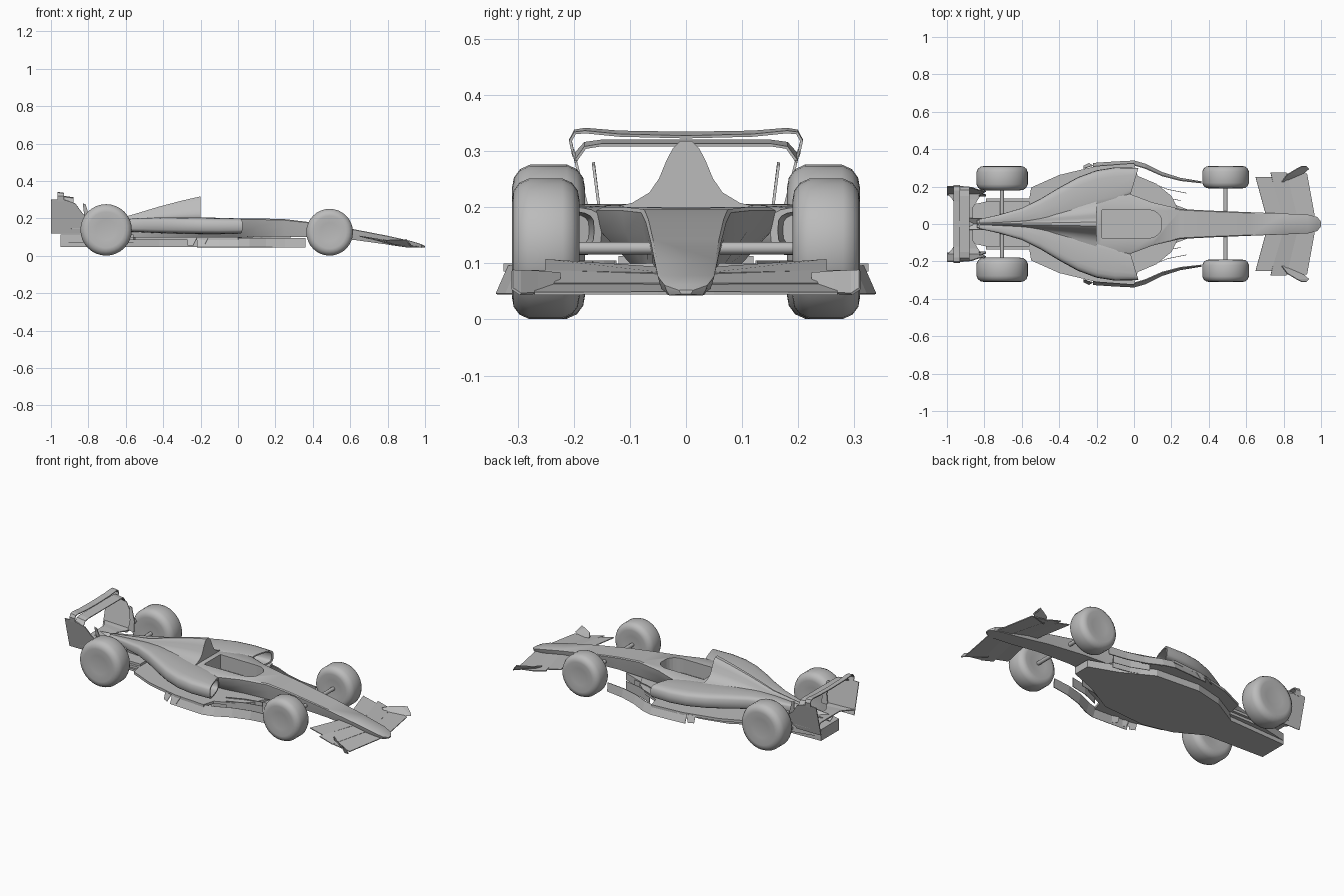
import bpy, bmesh, math
from mathutils import Vector

cube = bpy.data.objects.get("Cube")
if cube:
    bpy.data.objects.remove(cube, do_unlink=True)

GREY = (0.5, 0.5, 0.5, 1)
paint = bpy.data.materials.new("plain_grey")
paint.use_nodes = True
paint.diffuse_color = GREY
paint.node_tree.nodes["Principled BSDF"].inputs["Base Color"].default_value = GREY


def make(name, bm, smooth=None):
    bmesh.ops.recalc_face_normals(bm, faces=bm.faces[:])
    mesh = bpy.data.meshes.new(name)
    bm.to_mesh(mesh)
    bm.free()
    mesh.materials.append(paint)
    obj = bpy.data.objects.new(name, mesh)
    bpy.context.collection.objects.link(obj)
    if smooth:
        activate(obj)
        bpy.ops.object.shade_smooth_by_angle(angle=math.radians(smooth))
    return obj


def activate(obj):
    bpy.ops.object.select_all(action='DESELECT')
    obj.select_set(True)
    bpy.context.view_layer.objects.active = obj


def mirror(obj):
    mod = obj.modifiers.new("mirror", 'MIRROR')
    mod.use_axis = (False, True, False)


def loft(name, rings, smooth=None):
    """Closed skin over matching rings, capped at both ends."""
    bm = bmesh.new()
    vs = [[bm.verts.new(p) for p in ring] for ring in rings]
    n = len(vs[0])
    for a, b in zip(vs, vs[1:]):
        for i in range(n):
            j = (i + 1) % n
            bm.faces.new((a[i], a[j], b[j], b[i]))
    bm.faces.new(vs[0])
    bm.faces.new(vs[-1])
    return make(name, bm, smooth)


def sheet(name, rows, thick=0.005):
    """Thin mirrored panel through rows of points."""
    bm = bmesh.new()
    vs = [[bm.verts.new(p) for p in row] for row in rows]
    for a, b in zip(vs, vs[1:]):
        for i in range(len(a) - 1):
            bm.faces.new((a[i], a[i + 1], b[i + 1], b[i]))
    obj = make(name, bm)
    mirror(obj)
    sol = obj.modifiers.new("thickness", 'SOLIDIFY')
    sol.thickness = thick
    sol.offset = 0
    return obj


def wing(name, stations):
    """Stations: y, front x, front z, rear x, rear z."""
    return sheet(name, [[(fx, y, fz), (rx, y, rz)] for y, fx, fz, rx, rz in stations])


def slab(name, half, z0, z1):
    outline = half + [(x, -y) for x, y in reversed(half)]
    return loft(name, [[(x, y, z) for x, y in outline] for z in (z0, z1)])


# Chassis and nose: x, half width, bottom half width, bottom z, top z
def hull(x, w, b, z0, z1):
    mid = z0 + 0.55 * (z1 - z0)
    half = [(b, z0), (w * 0.94, mid), (w, z1 - 0.06 * (z1 - z0)), (w * 0.93, z1)]
    return [(x, y, z) for y, z in half] + [(x, -y, z) for y, z in reversed(half)]


chassis = loft("chassis", [hull(*s) for s in (
    (1.0, .012, .008, .045, .052), (.98, .038, .03, .043, .062),
    (.93, .05, .04, .046, .078), (.8, .056, .045, .06, .107),
    (.62, .063, .05, .085, .142), (.4, .072, .06, .1, .178),
    (.25, .08, .07, .1, .196), (.1, .115, .08, .1, .2),
    (-.02, .16, .1, .1, .2), (-.2, .16, .1, .1, .2), (-.4, .11, .08, .1, .2),
    (-.6, .05, .04, .1, .19), (-.84, .02, .015, .11, .165))], 35)

# Cockpit opening, rounded at the front
arc = [(.07 + .08 * math.cos(t * math.pi / 12), .076 * math.sin(t * math.pi / 12) ** .8)
       for t in range(1, 7)]
cutter = slab("cockpit_cutter", arc + [(-.17, .076)], .115, .3)
cutter.hide_render = True
activate(chassis)
cut = chassis.modifiers.new("cockpit", 'BOOLEAN')
cut.operation = 'DIFFERENCE'
cut.solver = 'EXACT'
cut.object = cutter
bpy.ops.object.modifier_apply(modifier=cut.name)
bpy.data.objects.remove(cutter, do_unlink=True)

# Engine cover: bell section that shrinks towards the tail
BELL = [(1, 0), (.62, .1), (.42, .25), (.31, .45), (.22, .72), (.15, .88), (.07, .98)]


def bell(x, w, z0, z1):
    half = [(w * a, z0 + (z1 - z0) * b) for a, b in BELL]
    return [(x, y, z) for y, z in half] + [(x, -y, z) for y, z in reversed(half)]


loft("engine_cover", [bell(*s) for s in (
    (-.2, .155, .195, .32), (-.3, .13, .195, .297), (-.42, .1, .19, .265),
    (-.58, .06, .17, .216), (-.72, .035, .16, .195), (-.84, .022, .14, .178))], 35)


# Sidepods with a recessed inlet
def pod_ring(x, yi, yo, z0, z1, scale=1, sweep=0):
    ring = []
    for i in range(20):
        c, s = math.cos(i * math.tau / 20), math.sin(i * math.tau / 20)
        y = (yi + yo) / 2 + scale * (yo - yi) / 2 * math.copysign(abs(c) ** .55, c)
        z = (z0 + z1) / 2 + scale * (z1 - z0) / 2 * math.copysign(abs(s) ** .55, s)
        ring.append((x + sweep * (y - .22), y, z))
    return ring


mouth = (.15, .3, .118, .2)
rings = [pod_ring(-.1, *mouth, .7, .3), pod_ring(0, *mouth, .82, .3), pod_ring(0, *mouth, 1, .3)]
rings += [pod_ring(*s) for s in (
    (-.1, .1, .303, .115, .203), (-.2, .08, .287, .115, .205),
    (-.3, .05, .25, .117, .206), (-.4, .02, .195, .12, .206),
    (-.5, 0, .135, .125, .203), (-.6, 0, .085, .13, .197),
    (-.72, 0, .05, .135, .185), (-.83, 0, .025, .14, .175))]
mirror(loft("sidepods", rings, 40))

# Floor, plank and diffuser
slab("floor", [(.25, .03), (.235, .08), (.2, .15), (.12, .215), (.02, .257), (0, .325),
               (-.2, .31), (-.4, .262), (-.55, .195), (-.56, .135), (-.79, .135)], .085, .1)
slab("plank", [(.36, .05), (.2, .11), (.02, .21), (-.25, .23), (-.42, .19),
               (-.58, .1), (-.95, .085)], .046, .088)
slab("diffuser", [(-.56, .12), (-.79, .12), (-.95, .085)], .07, .113)

# Curved side vanes and floor edge
edge = [(.36, .22), (.25, .232), (.15, .258), (.06, .298), (0, .315), (-.1, .31), (-.22, .302)]
sheet("floor_edge_vane", [[(x, y, .095) for x, y in edge],
                          [(x, y + .006 + .016 * min(1, (.36 - x) / .3), .045) for x, y in edge]])
for k, (x, y) in enumerate([(.28, .165), (.25, .125)]):
    path = [(x, y), (x - .1, y + .02), (x - .2, y + .06)]
    sheet("turning_vane_%d" % (k + 1), [[(a, b, z) for a, b in path] for z in (.05, .105)], .003)
for k in range(3):
    x = -.1 - .06 * k
    sheet("floor_fin_%d" % (k + 1), [[(x, .312, .095), (x - .05, .296, .095)],
                                     [(x - .02, .325, .055), (x - .05, .31, .055)]], .003)

# Front wing
wing("front_wing_main", [(0, .965, .047, .87, .06), (.05, .965, .047, .87, .06),
                         (.27, .925, .046, .81, .062)])
wing("front_wing_middle", [(.03, .875, .062, .79, .08), (.275, .815, .062, .73, .086)])
wing("front_wing_flap", [(.03, .80, .08, .71, .09), (.25, .735, .085, .65, .105)])
wing("front_wing_tip", [(.225, .81, .06, .79, .082), (.265, .9, .047, .82, .085),
                        (.295, .935, .045, .87, .086), (.31, .92, .055, .9, .087)])

# Rear wing
plate = [[(-1, .12), (-.92, .12), (-.84, .12), (-.81, .16)],
         [(-1, .2), (-.92, .2), (-.84, .2), (-.79, .195)],
         [(-1, .3), (-.94, .303), (-.87, .28), (-.83, .225)]]
sheet("rear_wing_endplates", [[(x, .176 + .25 * (z - .2), z) for x, z in row] for row in plate])
wing("rear_wing_upper_flap", [(0, -.93, .325, -.965, .332), (.12, -.93, .328, -.965, .334),
                              (.18, -.93, .334, -.965, .339), (.198, -.93, .332, -.965, .336),
                              (.206, -.93, .318, -.965, .32), (.2, -.93, .29, -.965, .29)])
wing("rear_wing_main", [(0, -.88, .311, -.935, .318), (.15, -.88, .311, -.935, .318),
                        (.18, -.88, .306, -.935, .314), (.197, -.88, .282, -.935, .295)])
wing("rear_wing_beam", [(0, -.86, .14, -.95, .155), (.09, -.86, .14, -.95, .155),
                        (.13, -.835, .14, -.97, .15), (.165, -.81, .145, -1, .15)])
sheet("rear_fins", [[(-.79, .15, .14), (-.83, .15, .14)], [(-.79, .155, .2), (-.82, .155, .2)],
                    [(-.815, .165, .275), (-.83, .165, .28)]])
sheet("wing_support", [[(-.8, .0, .14), (-.95, .0, .13)], [(-.8, .03, .165), (-.95, .03, .15)]])


# Wheels and axles
def circle(x, y, z, r, n=32):
    return [(x + r * math.cos(i * math.tau / n), y, z + r * math.sin(i * math.tau / n))
            for i in range(n)]


TYRE = [(-.9, .4), (-1, .7), (-.95, .83), (-.78, .94), (-.5, 1),
        (.5, 1), (.78, .94), (.95, .83), (1, .7), (.9, .4)]
for end, x, r, y0, y1 in (("front", .49, .125, .19, .31), ("rear", -.705, .1375, .18, .31)):
    mid, half = (y0 + y1) / 2, (y1 - y0) / 2
    mirror(loft(end + "_wheels", [circle(x, mid + a * half, r + .001, b * r) for a, b in TYRE], 35))
    loft(end + "_axle", [circle(x, y, r + .002, .011, 16) for y in (-y0 - .02, y0 + .02)], 40)
